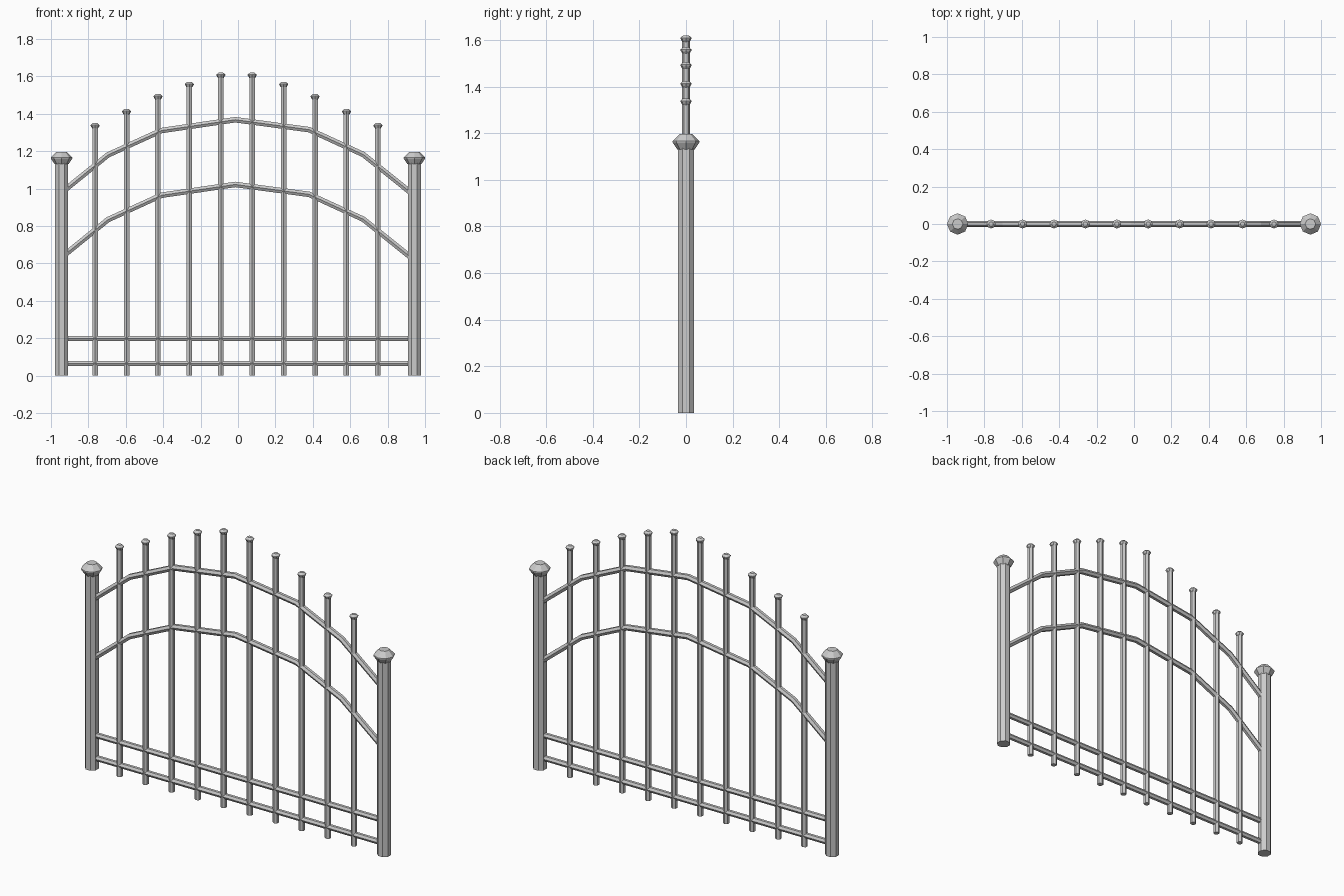
import bpy, bmesh, math
from mathutils import Vector

if "Cube" in bpy.data.objects:
    bpy.data.objects.remove(bpy.data.objects["Cube"])


def mesh_object(name, rings):
    """Skin a list of vertex rings into a closed, flat-shaded tube."""
    bm = bmesh.new()
    rows = [[bm.verts.new(p) for p in ring] for ring in rings]
    n = len(rows[0])
    for a, b in zip(rows, rows[1:]):
        for i in range(n):
            j = (i + 1) % n
            bm.faces.new((a[i], a[j], b[j], b[i]))
    bm.faces.new(rows[0])
    bm.faces.new(rows[-1])
    bmesh.ops.recalc_face_normals(bm, faces=bm.faces)
    me = bpy.data.meshes.new(name)
    bm.to_mesh(me)
    bm.free()
    ob = bpy.data.objects.new(name, me)
    bpy.context.collection.objects.link(ob)
    return ob


def lathe(name, x, profile, sides, turn):
    """Upright turned part from (radius, z) pairs."""
    angles = [turn + 2 * math.pi * i / sides for i in range(sides)]
    return mesh_object(name, [[(x + r * math.cos(a), r * math.sin(a), z)
                               for a in angles] for r, z in profile])


def rail(name, path, r=0.017, sides=6):
    """Mitred tube along an (x, z) path, in the plane of the gate."""
    pts = [Vector((x, 0, z)) for x, z in path]
    rings = []
    for i, p in enumerate(pts):
        d0 = (p - pts[max(i - 1, 0)]).normalized()
        d1 = (pts[min(i + 1, len(pts) - 1)] - p).normalized()
        t = (d0 + d1).normalized()
        n = Vector((-t.z, 0, t.x))
        angles = [2 * math.pi * k / sides for k in range(sides)]
        rings.append([p + Vector((0, r * math.cos(a), 0)) + n * r * math.sin(a)
                      for a in angles])
    return mesh_object(name, rings)


# End posts with faceted caps
for side, x in (("left", -0.943), ("right", 0.943)):
    lathe(f"post_{side}", x, [(0.038, 0), (0.038, 1.14)], 8, math.pi / 8)
    lathe(f"post_cap_{side}", x,
          [(0.037, 1.13), (0.057, 1.16), (0.057, 1.166), (0.028, 1.196)], 8, 0)

# Upright bars, stepped up towards the middle, with small knobs
tops = [1.35, 1.425, 1.505, 1.57, 1.62]
for i, top in enumerate(tops + tops[::-1]):
    x = -0.764 + 0.168 * i
    lathe(f"bar_{i + 1}", x, [(0.017, 0), (0.017, top - 0.02)], 6, math.pi / 2)
    lathe(f"bar_knob_{i + 1}", x,
          [(0.016, top - 0.028), (0.024, top - 0.014), (0.024, top - 0.011),
           (0.012, top)], 8, 0)

# Straight bottom rails
for name, z in (("lower_rail", 0.065), ("upper_rail", 0.198)):
    rail(name, [(-0.92, z), (0.92, z)], r=0.016)

# Arched rails
arch = [(-0.917, 1.0), (-0.695, 1.18), (-0.41, 1.31), (-0.015, 1.368),
        (0.38, 1.315), (0.67, 1.182), (0.917, 0.984)]
rail("top_arch", arch)
rail("middle_arch", [(x, z - 0.346) for x, z in arch])
